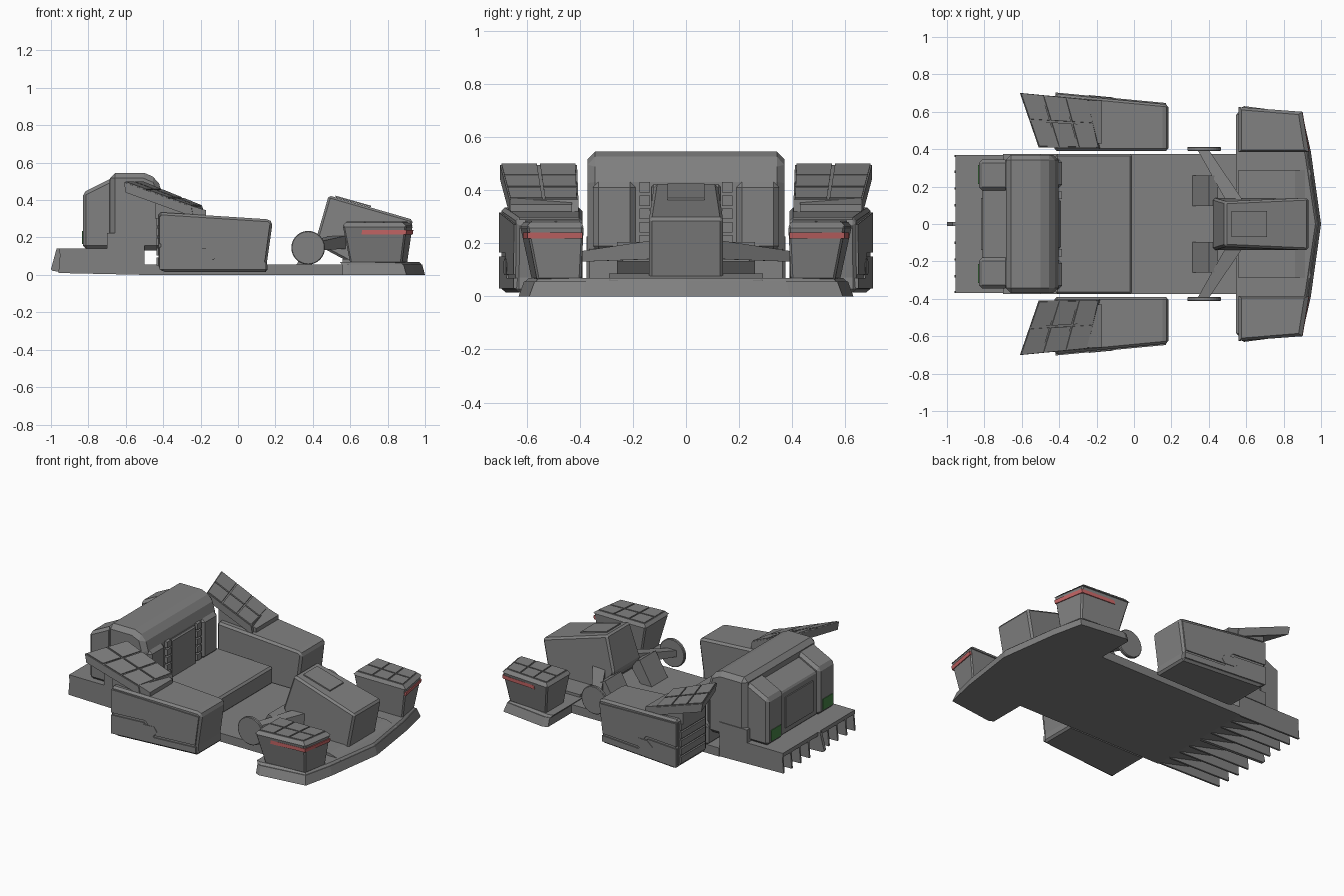
import bpy, bmesh, math
from mathutils import Vector

if "Cube" in bpy.data.objects:
    bpy.data.objects.remove(bpy.data.objects["Cube"])


def material(name, rgb):
    m = bpy.data.materials.new(name)
    m.diffuse_color = (*rgb, 1)
    m.use_nodes = True
    m.node_tree.nodes["Principled BSDF"].inputs["Base Color"].default_value = m.diffuse_color
    return m


GREY = material("body grey", (0.22, 0.22, 0.22))
RED = material("light red", (0.55, 0.13, 0.13))
GREEN = material("light green", (0.06, 0.22, 0.06))


def loft(name, pairs, mat=GREY, bevel=0.0, mirror=False):
    """Solids spanning two matching outlines; pairs is a list of (A, B)."""
    bm = bmesh.new()
    for a, b in pairs:
        for s in ((1, -1) if mirror else (1,)):
            va = [bm.verts.new((p[0], p[1] * s, p[2])) for p in a]
            vb = [bm.verts.new((p[0], p[1] * s, p[2])) for p in b]
            n = len(va)
            bm.faces.new(va)
            bm.faces.new(vb[::-1])
            for i in range(n):
                j = (i + 1) % n
                bm.faces.new((va[j], va[i], vb[i], vb[j]))
    bmesh.ops.recalc_face_normals(bm, faces=bm.faces)
    me = bpy.data.meshes.new(name)
    bm.to_mesh(me)
    bm.free()
    ob = bpy.data.objects.new(name, me)
    bpy.context.collection.objects.link(ob)
    me.materials.append(mat)
    if bevel:
        mod = ob.modifiers.new("bevel", 'BEVEL')
        mod.width = bevel
        mod.segments = 1
        mod.limit_method = 'ANGLE'
    return ob


def side(profile, y):
    """Side profile (x, z) placed at y, which may be a function of x."""
    return [(x, y(x) if callable(y) else y, z) for x, z in profile]


def plan(outline, z):
    return [(x, y, z) for x, y in outline]


def box(x0, x1, y0, y1, z0, z1):
    p = [(x0, z0), (x1, z0), (x1, z1), (x0, z1)]
    return side(p, y0), side(p, y1)


def panels(name, quad, nu, nv, gap, lift):
    """Grid of thin plates laid over a four-cornered surface."""
    q = [Vector(p) for p in quad]
    n = (q[1] - q[0]).cross(q[3] - q[0]).normalized()
    n *= 1 if n.z > 0 else -1
    at = lambda u, v: q[0].lerp(q[1], u).lerp(q[3].lerp(q[2], u), v)
    out = []
    for i in range(nu):
        for j in range(nv):
            u0, u1 = (i + gap) / nu, (i + 1 - gap) / nu
            v0, v1 = (j + gap) / nv, (j + 1 - gap) / nv
            c = [at(u0, v0), at(u1, v0), at(u1, v1), at(u0, v1)]
            out.append(([p - n * .002 for p in c], [p + n * lift for p in c]))
    loft(name, out, mirror=True)


# Floor and rear diffuser
loft("floor", [box(-.5, .62, -.375, .375, 0, .055)])
ramp = [(-.5, 0), (-.5, .14), (-.955, .14), (-.955, .115)]
loft("diffuser_deck", [(side(ramp, -.37), side(ramp, .37))])
fin = [(-.5, 0), (-.55, .06), (-.95, .13), (-.96, .01)]
loft("diffuser_fins", [(side(fin, y - .006), side(fin, y + .006))
                       for y in (.1, .19, .28, .364)], mirror=True)
tail = [(-.5, 0), (-.55, .06), (-.955, .14), (-.97, .14), (-1, .03), (-.99, .02)]
loft("centre_fin", [(side(tail, -.01), side(tail, .01))])

# Seat cushion
seat = [(-.42, .05), (-.01, .05), (-.01, .165), (-.42, .18)]
loft("seat", [(side(seat, -.375), side(seat, .375))], bevel=.012)

# Bulkhead behind the seat
hood = [(-.685, .13), (-.685, .545), (-.5, .545), (-.43, .515), (-.405, .43), (-.405, .13)]
loft("bulkhead", [(side(hood, -.37), side(hood, .37))], bevel=.028)
loft("bulkhead_columns", [box(-.43, -.385, .19, .35, .17, .43)], bevel=.02, mirror=True)
loft("bulkhead_centre", [box(-.43, -.39, -.13, .13, .17, .42)], bevel=.008)
loft("bulkhead_slats", [box(-.42, -.385, .135, .175, .19 + .05 * i, .23 + .05 * i)
                        for i in range(5)], mirror=True)

# Rear engine cover with lamps
rear = [(-.83, .14), (-.83, .44), (-.67, .52), (-.67, .14)]
core = [(-.81, .14), (-.81, .42), (-.67, .49), (-.67, .14)]
loft("engine_columns", [(side(rear, .18), side(rear, .345))], bevel=.018, mirror=True)
loft("engine_centre", [(side(core, -.19), side(core, .19))], bevel=.008)
loft("engine_panel", [box(-.818, -.8, -.14, .14, .18, .38)])
loft("engine_lower_trim", [box(-.70, -.5, .33, .375, .14, .225)], mirror=True)
loft("rear_lamps", [box(-.834, -.82, .215, .315, .165, .235)], GREEN, mirror=True)

# Side pods
pod_y = lambda x: .697 - .095 * (x + .43)
pod = [(-.425, .035), (-.40, .015), (.16, .015), (.155, .07), (.185, .28), (.165, .297), (-.425, .335)]
loft("side_pod", [(side(pod, .39), side(pod, pod_y))], bevel=.014, mirror=True)
sill = [(-.42, .03), (.15, .03), (.15, .068), (-.13, .068), (-.2, .15), (-.42, .15)]
upper = [(-.42, .165), (-.19, .165), (-.12, .082), (.145, .082), (.17, .27), (-.42, .315)]
for nm, prof in (("side_pod_sill", sill), ("side_pod_panel", upper)):
    loft(nm, [(side(prof, lambda x: pod_y(x) - .02),
               side(prof, lambda x: pod_y(x) + .007))], mirror=True)
badge = [(-.24, .11), (-.2, .08), (-.13, .08), (-.11, .11), (-.13, .14), (-.2, .14)]
loft("side_pod_vent", [(side(badge, .64), side(badge, lambda x: pod_y(x) + .01))], mirror=True)
loft("side_pod_louvres", [box(-.436, -.42, .42, .67, .05 + .053 * i, .092 + .053 * i)
                          for i in range(5)], mirror=True)

# Raised wings over the side pods
wing = [(-.61, .70, .495), (-.51, .41, .495), (-.19, .405, .365), (-.25, .665, .365)]
under = [(x + .01, y, z - .055) for x, y, z in wing]
loft("wing", [(wing, under)], mirror=True)
panels("wing_panels", wing, 2, 3, .04, .006)
foot = [(-.44, .3), (-.17, .3), (-.17, .345), (-.25, .37), (-.44, .42)]
loft("wing_mount", [(side(foot, .43), side(foot, .66))], mirror=True)

# Front splitter
lip = [(.56, .615), (.59, .63), (.90, .59), (.945, .39), (1, 0)]
rim = [(.56, .60), (.59, .61), (.885, .57), (.93, .38), (.985, 0)]
full = lambda o: o + [(x, -y) for x, y in o[-2::-1]]
loft("splitter", [(plan(full(lip), 0), plan(full(rim), .055))])
loft("splitter_top", [(plan(full(rim), .05),
                       plan(full([(x - .015, y * .97) for x, y in rim]), .068))])
keel = [(.56, .06), (.94, .06), (.86, .085), (.56, .085)]
loft("splitter_ridge", [(side(keel, -.29), side(keel, .29))])

# Headlight pods
low = [(.60, .395), (.60, .58), (.875, .56), (.905, .395)]
top = [(.56, .385), (.56, .625), (.90, .60), (.935, .385)]
loft("headlight_pod", [(plan(low, .06), plan(top, .265))], bevel=.008, mirror=True)
cap = [(.575, .395), (.575, .61), (.88, .585), (.91, .395)]
loft("headlight_cap", [(plan(top, .262), plan(cap, .28))], mirror=True)
panels("headlight_cap_panels", [(x, y, .28) for x, y in cap], 2, 3, .04, .005)
strip = [(.66, .5), (.66, .613), (.898, .597), (.934, .389), (.8, .389)]
loft("headlight_strip", [(plan(strip, .217), plan([(x + .004, y) for x, y in strip], .24))],
     RED, mirror=True)

# Nose console
nose = [(.42, .2), (.485, .425), (.935, .295), (.89, .065), (.6, .065), (.46, .14)]
half = [(x, .14 if z < .3 else .12, z) for x, z in nose]
loft("nose", [(half, [(x, -y, z) for x, y, z in half])], bevel=.012)
screen = [(.52, .416), (.52, .424), (.71, .37), (.71, .362)]
loft("nose_panel", [(side(screen, -.07), side(screen, .07))])

# Steering discs and arms
ring = [(.375 + .09 * math.cos(a * math.tau / 32), .145 + .09 * math.sin(a * math.tau / 32))
        for a in range(32)]
loft("steering_disc", [(side(ring, .39), side(ring, .412))], bevel=.004, mirror=True)
loft("steering_arm", [([(.34, .395, .13), (.40, .395, .13), (.40, .395, .17), (.34, .395, .17)],
                       [(.50, .11, .14), (.58, .13, .14), (.58, .13, .21), (.50, .11, .21)])],
     mirror=True)

# Foot pedals
pedal = [(.31, .05), (.40, .205), (.45, .18), (.45, .13), (.39, .05)]
loft("pedal", [(side(pedal, .095), side(pedal, .26))], mirror=True)
